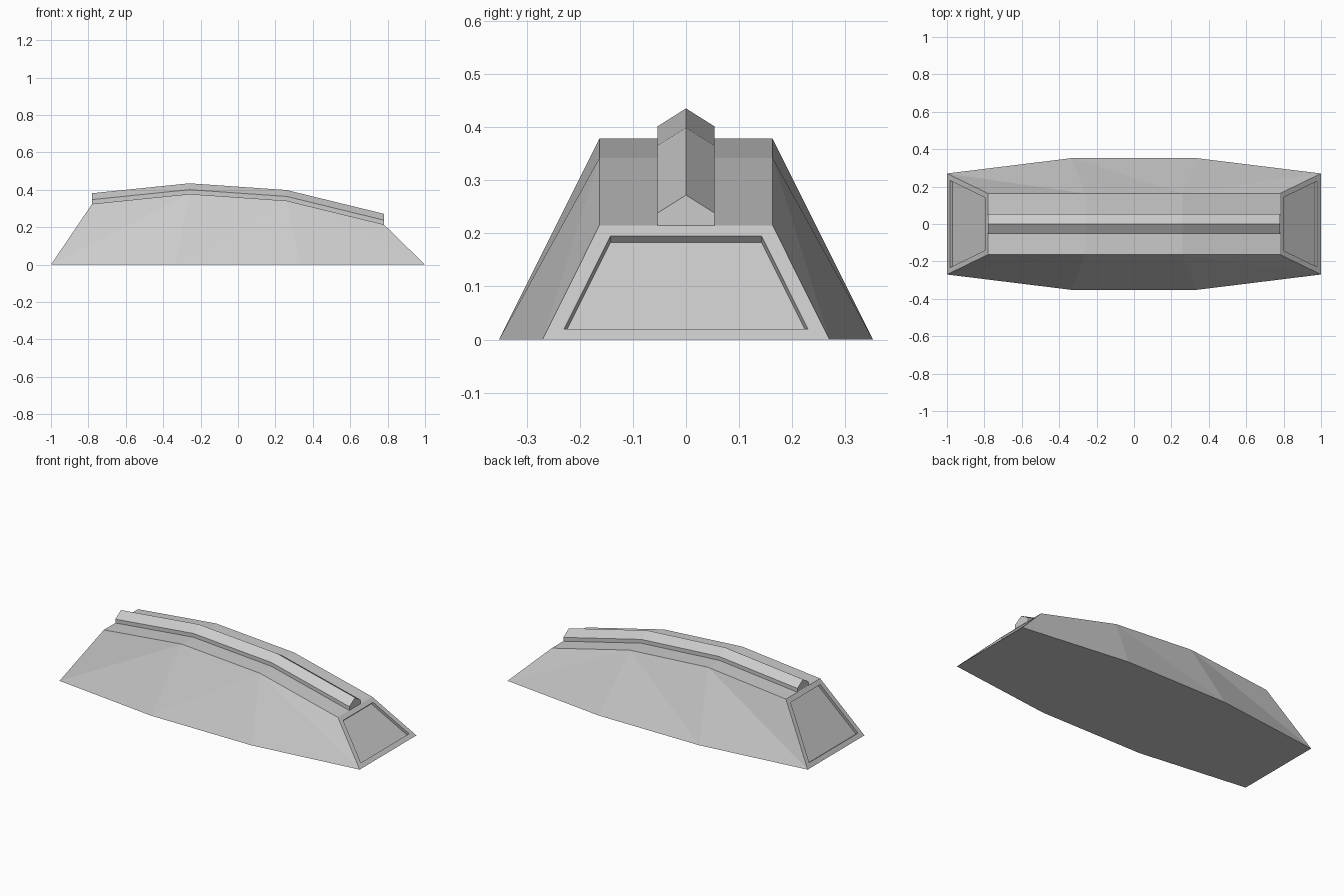
import bpy
import bmesh

cube = bpy.data.objects.get("Cube")
if cube:
    bpy.data.objects.remove(cube, do_unlink=True)

# One plain grey for every part
grey = bpy.data.materials.new("plain_grey")
grey.use_nodes = True
colour = (0.6, 0.6, 0.6, 1)
grey.diffuse_color = colour
grey.node_tree.nodes["Principled BSDF"].inputs["Base Color"].default_value = colour

# Stations along the length
BASE = [(-1, 0.27), (-0.335, 0.352), (0.335, 0.352), (1, 0.27)]         # x, half width
DECK = [(-0.78, 0.325), (-0.26, 0.378), (0.26, 0.342), (0.78, 0.215)]   # x, height
DECK_HALF = 0.163


def loft(bm, sections):
    """Join matching closed sections with faces; return the two end caps."""
    rings = [[bm.verts.new(p) for p in s] for s in sections]
    n = len(rings[0])
    for a, b in zip(rings, rings[1:]):
        for i in range(n):
            j = (i + 1) % n
            bm.faces.new((a[i], a[j], b[j], b[i]))
    caps = [bm.faces.new(rings[0]), bm.faces.new(rings[-1])]
    return rings, caps


def finish(bm, name):
    bmesh.ops.recalc_face_normals(bm, faces=bm.faces[:])
    mesh = bpy.data.meshes.new(name)
    bm.to_mesh(mesh)
    bm.free()
    mesh.materials.append(grey)
    obj = bpy.data.objects.new(name, mesh)
    bpy.context.scene.collection.objects.link(obj)


# Tapered body: wide flat base, narrow bent deck
bm = bmesh.new()
rings, caps = loft(bm, [
    [(bx, -w, 0), (bx, w, 0), (dx, DECK_HALF, z), (dx, -DECK_HALF, z)]
    for (bx, w), (dx, z) in zip(BASE, DECK)])

# Fold each flank from the base corners up to the inner deck corners
folds = [(rings[0], rings[1]), (rings[1], rings[2]), (rings[3], rings[2])]
for low, high in folds:
    for b, t in ((0, 3), (1, 2)):
        bmesh.ops.connect_verts(bm, verts=[low[b], high[t]])

# Recessed panel in each sloping end
bmesh.ops.recalc_face_normals(bm, faces=bm.faces[:])
bmesh.ops.inset_individual(bm, faces=caps, thickness=0.029, use_even_offset=True)
bmesh.ops.inset_individual(bm, faces=caps, thickness=0, depth=-0.017)
finish(bm, "body")

# Gabled ridge running along the deck
bm = bmesh.new()
loft(bm, [
    [(x, -0.054, z), (x, 0.054, z), (x, 0.054, z + 0.023),
     (x, 0, z + 0.057), (x, -0.054, z + 0.023)]
    for x, z in DECK])
finish(bm, "ridge")
